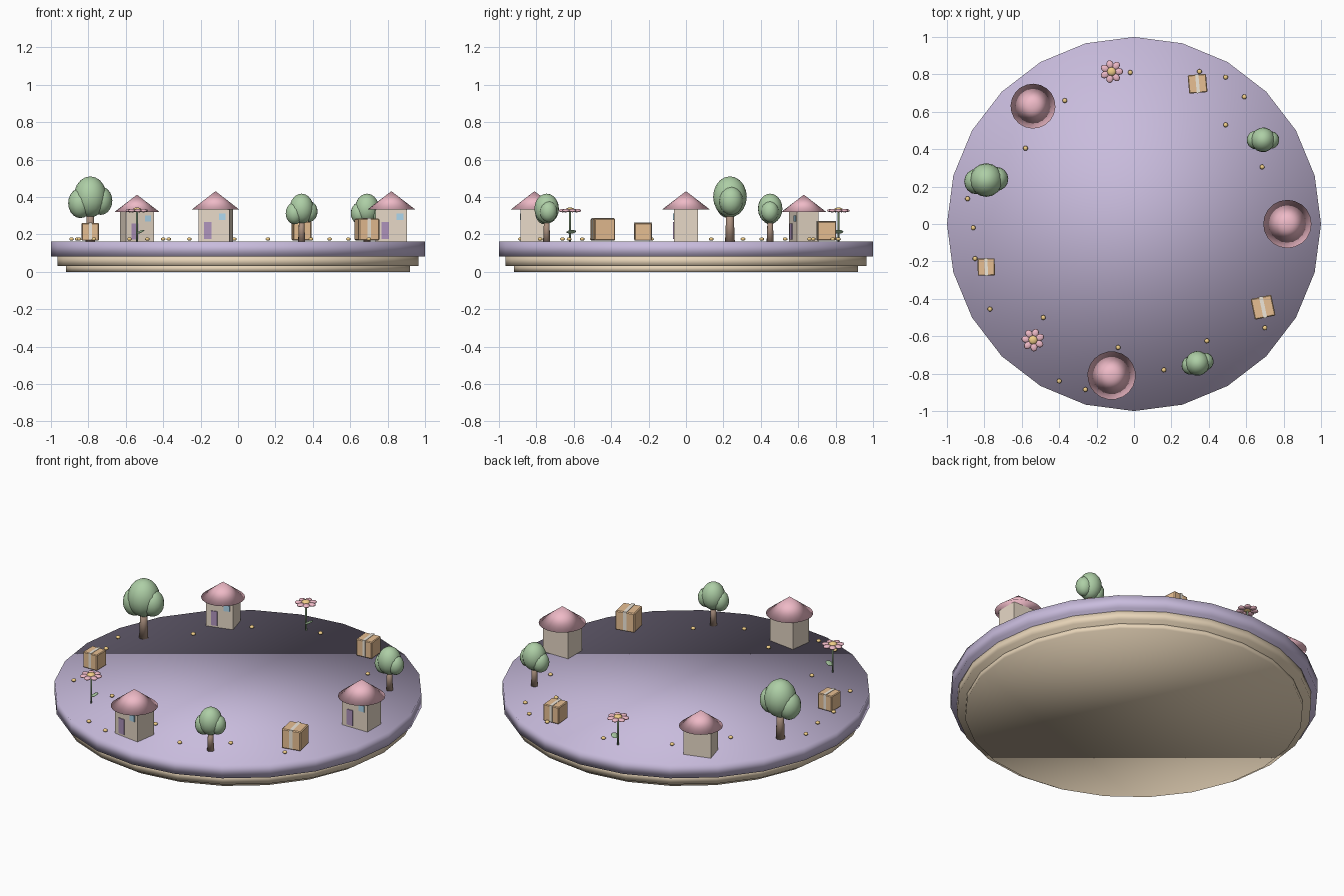
import bpy, bmesh, math
from mathutils import Matrix, Vector

if "Cube" in bpy.data.objects:
    bpy.data.objects.remove(bpy.data.objects["Cube"])

GROUND = 0.162


def mat(name, r, g, b):
    m = bpy.data.materials.new(name)
    m.diffuse_color = (r, g, b, 1)
    m.use_nodes = True
    m.node_tree.nodes["Principled BSDF"].inputs["Base Color"].default_value = m.diffuse_color
    return m


LILAC = mat("lilac", 0.58, 0.50, 0.72)
SAND = mat("sand", 0.80, 0.66, 0.48)
WALL = mat("wall", 0.80, 0.69, 0.57)
PINK = mat("pink", 0.86, 0.49, 0.57)
DOOR = mat("door_purple", 0.42, 0.29, 0.50)
GLASS = mat("window_blue", 0.42, 0.68, 0.85)
LEAF = mat("leaf_green", 0.42, 0.62, 0.38)
BARK = mat("bark", 0.42, 0.29, 0.22)
CARD = mat("cardboard", 0.80, 0.52, 0.29)
TAPE = mat("tape", 0.86, 0.80, 0.70)
GOLD = mat("gold", 0.88, 0.62, 0.25)


def finish(name, bm, material, mtx, smooth):
    me = bpy.data.meshes.new(name)
    bm.transform(mtx)
    for f in bm.faces:
        f.smooth = smooth
    bm.to_mesh(me)
    bm.free()
    ob = bpy.data.objects.new(name, me)
    me.materials.append(material)
    bpy.context.collection.objects.link(ob)
    return ob


def box(name, size, loc, material, base=Matrix(), bevel=0.0):
    bm = bmesh.new()
    bmesh.ops.create_cube(bm, size=1)
    bm.transform(Matrix.Diagonal((*size, 1)))
    if bevel:
        bmesh.ops.bevel(bm, geom=bm.edges[:], offset=bevel, segments=1, affect='EDGES')
    return finish(name, bm, material, base @ Matrix.Translation(loc), False)


def cone(name, r1, r2, z0, z1, material, base=Matrix(), sides=16):
    bm = bmesh.new()
    bmesh.ops.create_cone(bm, cap_ends=True, segments=sides, radius1=r1, radius2=r2, depth=z1 - z0)
    return finish(name, bm, material, base @ Matrix.Translation((0, 0, (z0 + z1) / 2)), True)


def ball(name, radii, loc, material, base=Matrix(), u=16, v=10, rot=Matrix()):
    bm = bmesh.new()
    bmesh.ops.create_uvsphere(bm, u_segments=u, v_segments=v, radius=1)
    m = base @ Matrix.Translation(loc) @ rot @ Matrix.Diagonal((*radii, 1))
    return finish(name, bm, material, m, True)


def place(x, y, deg, s):
    return (Matrix.Translation((x, y, GROUND)) @ Matrix.Rotation(math.radians(deg), 4, 'Z')
            @ Matrix.Scale(s, 4))


def house(i, x, y, deg, s):
    b = place(x, y, deg, s)
    n = f"house_{i}_"
    box(n + "walls", (0.168, 0.13, 0.172), (0, 0, 0.086), WALL, b)
    cone(n + "roof", 0.129, 0, 0.170, 0.269, PINK, b, 20)
    box(n + "door", (0.04, 0.008, 0.092), (-0.032, -0.066, 0.058), DOOR, b)
    box(n + "window", (0.036, 0.008, 0.036), (0.046, -0.066, 0.132), GLASS, b)


def tree(i, x, y, deg, s):
    b = place(x, y, deg, s)
    n = f"tree_{i}_"
    cone(n + "trunk", 0.026, 0.019, 0, 0.17, BARK, b, 10)
    ball(n + "crown", (0.088, 0.09, 0.109), (0, 0, 0.239), LEAF, b)
    ball(n + "left_lobe", (0.065, 0.068, 0.08), (-0.053, -0.008, 0.205), LEAF, b)
    ball(n + "right_lobe", (0.062, 0.064, 0.076), (0.056, 0.006, 0.218), LEAF, b)


def parcel(i, x, y, deg, s):
    b = place(x, y, deg, s)
    n = f"parcel_{i}_"
    box(n + "carton", (0.113, 0.113, 0.116), (0, 0, 0.064), CARD, b, 0.005)
    box(n + "tape", (0.02, 0.117, 0.113), (0, 0, 0.068), TAPE, b)


def flower(i, x, y, deg):
    b = place(x, y, deg, 1)
    n = f"flower_{i}_"
    cone(n + "stem", 0.0045, 0.0045, 0, 0.16, LEAF, b, 8)
    ball(n + "leaf", (0.022, 0.027, 0.005), (0.02, 0, 0.052), LEAF, b, 10, 6,
         Matrix.Rotation(-0.45, 4, 'Y'))
    for k in range(7):
        a = k * math.tau / 7
        ball(n + f"petal_{k}", (0.023, 0.019, 0.009),
             (0.039 * math.cos(a), 0.039 * math.sin(a), 0.165), PINK, b, 10, 6,
             Matrix.Rotation(a, 4, 'Z'))
    ball(n + "centre", (0.024, 0.024, 0.013), (0, 0, 0.169), GOLD, b, 12, 8)


# Stepped platform
cone("lower_tier", 0.92, 0.92, 0.0, 0.035, SAND, sides=24)
cone("middle_tier", 0.966, 0.966, 0.03, 0.085, SAND, sides=24)
cone("top_disc", 1.0, 1.0, 0.083, GROUND, LILAC, sides=24)

# Decorations around the rim
house(1, 0.82, 0.0, 0, 1.0)
house(2, -0.12, -0.81, -8, 1.0)
house(3, -0.54, 0.63, 16, 0.93)
tree(1, 0.69, 0.45, -8, 0.735)
tree(2, -0.79, 0.235, 0, 1.0)
tree(3, 0.34, -0.745, 8, 0.735)
parcel(1, 0.34, 0.75, 5, 0.87)
parcel(2, -0.79, -0.23, 1, 0.81)
parcel(3, 0.69, -0.445, 12, 1.0)
flower(1, -0.12, 0.815, 0)
flower(2, -0.54, -0.62, 20)

# Scattered pebbles
PEBBLES = [(-.02, .81), (.35, .815), (.49, .785), (.59, .68), (.49, .53), (.685, .305),
           (-.37, .66), (-.58, .405), (-.89, .135), (-.86, -.02), (-.85, -.185),
           (-.77, -.455), (-.485, -.5), (-.4, -.84), (-.26, -.885), (-.085, -.66),
           (.16, -.78), (.39, -.625), (.7, -.555)]
for i, (x, y) in enumerate(PEBBLES):
    ball(f"pebble_{i}", (0.013, 0.013, 0.009), (x, y, GROUND + 0.013), GOLD, u=10, v=6)
